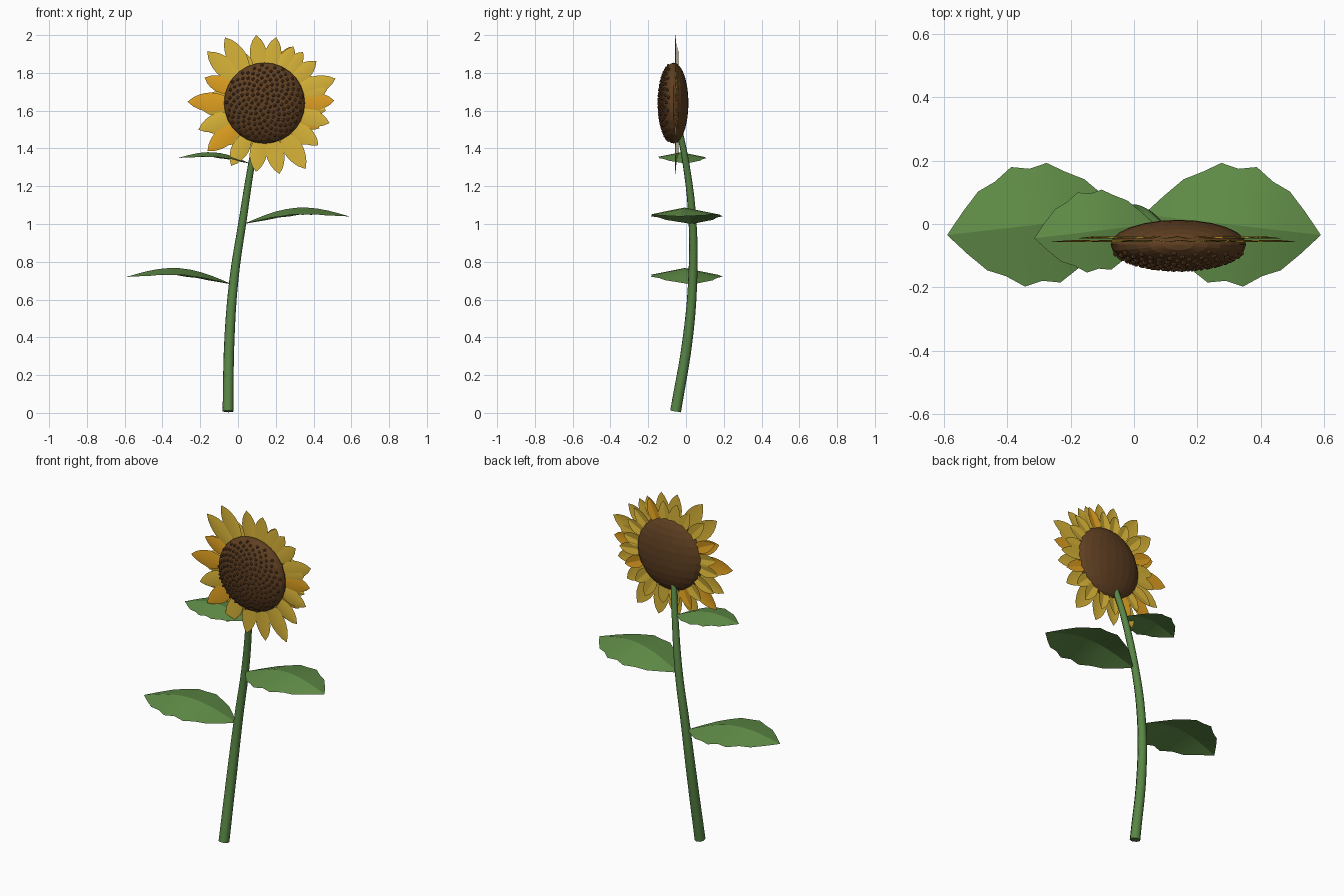
import bpy, bmesh, math, random
from mathutils import Matrix, Vector

random.seed(4)
cube = bpy.data.objects.get("Cube")
if cube:
    bpy.data.objects.remove(cube)


def material(name, rgb):
    mat = bpy.data.materials.new(name)
    mat.use_nodes = True
    mat.diffuse_color = (*rgb, 1)
    mat.node_tree.nodes["Principled BSDF"].inputs["Base Color"].default_value = (*rgb, 1)
    return mat


STEM = material("stem green", (0.10, 0.24, 0.06))
LEAF = material("leaf green", (0.12, 0.27, 0.065))
DISC = material("disc brown", (0.115, 0.05, 0.016))
SEED = material("seed brown", (0.14, 0.06, 0.02))
YELLOW = material("petal yellow", (0.70, 0.46, 0.04))
ORANGE = material("petal orange", (0.76, 0.36, 0.015))


def finish(name, bm, *mats):
    mesh = bpy.data.meshes.new(name)
    bm.to_mesh(mesh)
    bm.free()
    obj = bpy.data.objects.new(name, mesh)
    bpy.context.collection.objects.link(obj)
    for mat in mats:
        mesh.materials.append(mat)
    return obj


def smooth(obj, angle):
    bpy.ops.object.select_all(action="DESELECT")
    obj.select_set(True)
    bpy.context.view_layer.objects.active = obj
    bpy.ops.object.shade_smooth_by_angle(angle=math.radians(angle))


def blade(bm, widths, place, across, index=0):
    """Skin a grid of rows; place(t, s, w) gives the point at length t, side s."""
    rows = []
    last = len(widths) - 1
    for i, w in enumerate(widths):
        rows.append([bm.verts.new(place(i / last, s, w)) for s in across])
    faces = []
    for a, b in zip(rows, rows[1:]):
        for j in range(len(across) - 1):
            faces.append(bm.faces.new((a[j], a[j + 1], b[j + 1], b[j])))
    for f in faces:
        f.material_index = index
    bmesh.ops.remove_doubles(bm, verts=[v for r in (rows[0], rows[-1]) for v in r], dist=1e-5)


# Stem: a bent, tapering tube
curve = bpy.data.curves.new("stem", "CURVE")
curve.dimensions = "3D"
curve.bevel_depth = 1
curve.bevel_resolution = 2
curve.resolution_u = 5
curve.use_fill_caps = True
path = [(-0.053, -0.055, 0.008, 0.029), (-0.045, 0.01, 0.4, 0.027),
        (-0.02, 0.036, 0.72, 0.024), (0.025, 0.034, 1.02, 0.021),
        (0.072, 0.0, 1.32, 0.018), (0.11, -0.04, 1.52, 0.016)]
spline = curve.splines.new("BEZIER")
spline.bezier_points.add(len(path) - 1)
for point, (x, y, z, r) in zip(spline.bezier_points, path):
    point.co = (x, y, z)
    point.radius = r
    point.handle_left_type = point.handle_right_type = "AUTO"
tube = bpy.data.objects.new("stem_path", curve)
bpy.context.collection.objects.link(tube)
bpy.context.view_layer.update()
mesh = bpy.data.meshes.new_from_object(tube.evaluated_get(bpy.context.evaluated_depsgraph_get()))
bpy.data.objects.remove(tube)
stem = bpy.data.objects.new("stem", mesh)
bpy.context.collection.objects.link(stem)
mesh.materials.clear()
mesh.materials.append(STEM)
smooth(stem, 50)

# Leaves: arched, toothed blades folded along the midrib
TEETH = [0, 0.065, 0.125, 0.155, 0.19, 0.178, 0.19, 0.15, 0.125, 0.066, 0]


def leaf(name, base, tip, scale):
    base, tip = Vector(base), Vector(tip)
    along = tip - base
    side = Vector((-along.y, along.x, 0)).normalized()
    if along.x < 0:
        side = -side

    def place(t, s, w):
        lift = 0.066 * math.sin(math.pi * t) - 0.2 * abs(s) * w
        return base + along * t + side * (s * w * scale) + Vector((0, 0, lift * scale))

    bm = bmesh.new()
    blade(bm, TEETH, place, (-1, -0.5, 0, 0.5, 1))
    bmesh.ops.recalc_face_normals(bm, faces=bm.faces)
    if sum(f.normal.z for f in bm.faces) < 0:
        bmesh.ops.reverse_faces(bm, faces=bm.faces)
    smooth(finish(name, bm, LEAF), 18)


leaf("lower_leaf", (-0.03, 0.03, 0.68), (-0.59, -0.035, 0.72), 1)
leaf("middle_leaf", (0.03, 0.03, 1.0), (0.59, -0.035, 1.04), 1)
leaf("upper_leaf", (0.065, 0, 1.32), (-0.315, -0.045, 1.35), 0.67)

# Flower disc: a flattened faceted ball
CENTRE = Vector((0.14, -0.065, 1.64))
RADIUS, DEPTH = 0.214, 0.078
bm = bmesh.new()
bmesh.ops.create_uvsphere(bm, u_segments=24, v_segments=14, radius=1,
                          matrix=Matrix.Translation(CENTRE) @ Matrix.Diagonal((RADIUS, DEPTH, RADIUS, 1)))
finish("flower_disc", bm, DISC)

# Seeds: a spiral of small bumps over the front of the disc
bm = bmesh.new()
COUNT = 170
for i in range(COUNT):
    r = 0.95 * math.sqrt((i + 0.5) / COUNT)
    a = i * math.pi * (3 - math.sqrt(5))
    spot = Vector((r * math.cos(a) * RADIUS, -DEPTH * math.sqrt(1 - r * r), r * math.sin(a) * RADIUS))
    bmesh.ops.create_icosphere(bm, subdivisions=1, radius=0.0095,
                               matrix=Matrix.Translation(CENTRE + spot))
finish("seeds", bm, SEED)

# Petals: pointed blades around the disc in two layers
PROFILE = [math.sin(math.pi * i / 8) ** 0.75 for i in range(8)] + [0]


def petal(bm, degrees, length, y, width, orange):
    a = math.radians(degrees)
    out = Vector((math.cos(a), 0, math.sin(a)))
    side = Vector((-out.z, 0, out.x))
    hub = Vector((CENTRE.x, y, CENTRE.z))

    def place(t, s, w):
        cup = Vector((0, 0.007 * w * abs(s), 0))
        return hub + out * (0.16 + (length - 0.16) * t) + side * (s * w * width) + cup

    blade(bm, PROFILE, place, (-1, 0, 1), int(orange))


FRONT = {97: .363, 80: .354, 63: .338, 53: .34, 39: .354, 19: .398, 12: .34,
         2: .37, -17: .36, -38: .362, -58: .411, -78: .384, -97: .367,
         -118: .376, -140: .394, -158: .377, 179: .407, 157: .344,
         138: .408, 121: .406}
bm = bmesh.new()
for degrees, length in FRONT.items():
    petal(bm, degrees, length, -0.057, 0.125 * length, degrees in (2, -140, 157, 179))
smooth(finish("front_petals", bm, YELLOW, ORANGE), 20)

bm = bmesh.new()
for i in range(20):
    petal(bm, 18 * i + 9 + random.uniform(-3, 3), random.uniform(0.30, 0.335),
          -0.046, 0.036, i % 5 == 3)
smooth(finish("back_petals", bm, YELLOW, ORANGE), 20)
